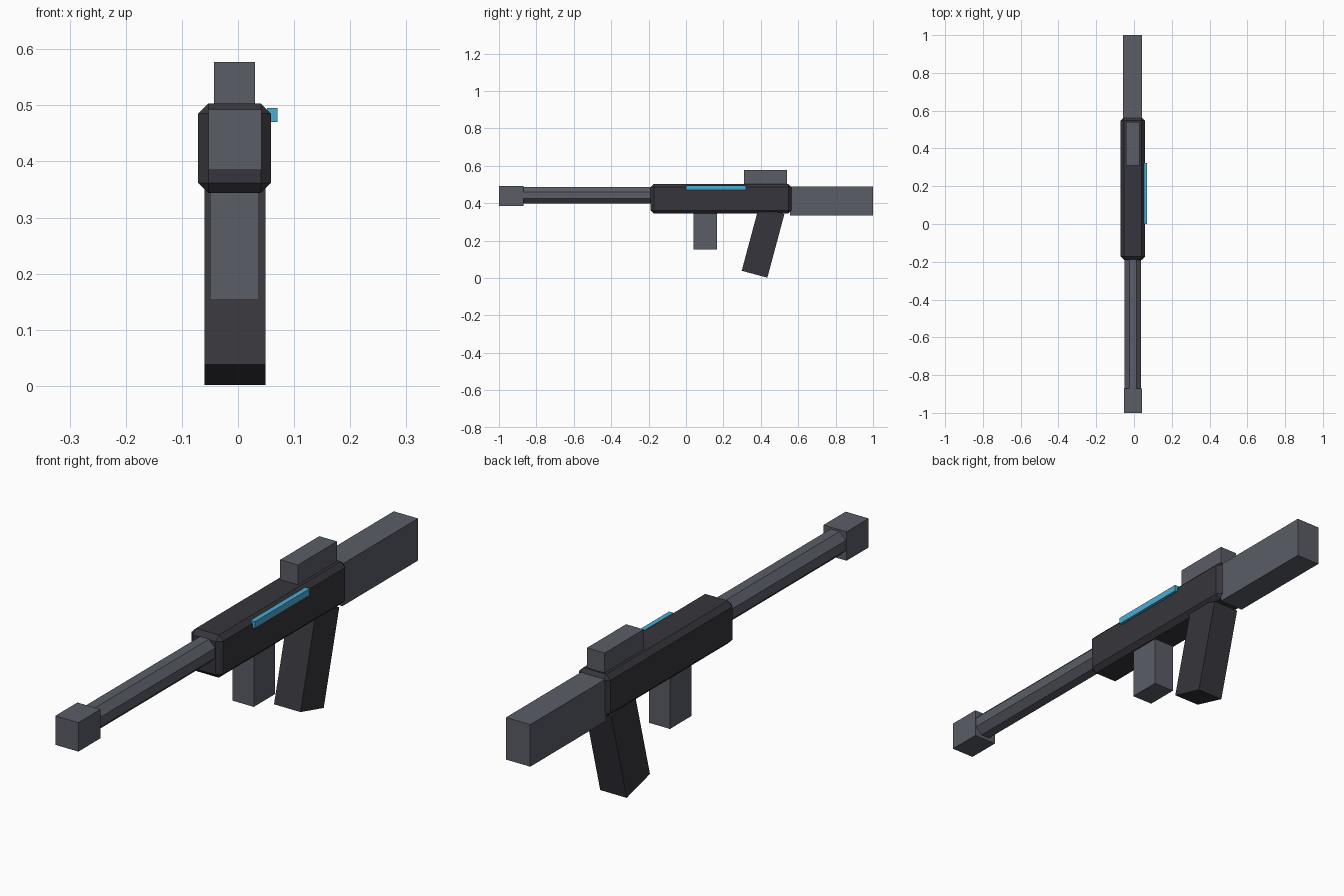
import bpy
import bmesh
from math import radians, pi
from mathutils import Matrix, Vector

cube = bpy.data.objects.get("Cube")
if cube:
    bpy.data.objects.remove(cube, do_unlink=True)


def material(name, rgb):
    mat = bpy.data.materials.new(name)
    mat.use_nodes = True
    mat.diffuse_color = (*rgb, 1)
    mat.node_tree.nodes["Principled BSDF"].inputs["Base Color"].default_value = (*rgb, 1)
    return mat


dark = material("dark_metal", (0.037, 0.036, 0.045))
grey = material("grey_metal", (0.104, 0.110, 0.135))
blue = material("blue_glow", (0.075, 0.41, 0.64))


def finish(name, bm, mat):
    mesh = bpy.data.meshes.new(name)
    bm.to_mesh(mesh)
    bm.free()
    mesh.materials.append(mat)
    obj = bpy.data.objects.new(name, mesh)
    bpy.context.collection.objects.link(obj)
    return obj


def box(name, mat, x, y, z, bevel=0, tilt=0):
    """Box from (min, max) ranges, optionally chamfered and tilted about x."""
    bm = bmesh.new()
    size = [r[1] - r[0] for r in (x, y, z)]
    bmesh.ops.create_cube(bm, size=1, matrix=Matrix.Diagonal((*size, 1)))
    if bevel:
        bmesh.ops.bevel(bm, geom=bm.edges[:], offset=bevel, segments=1,
                        affect='EDGES', profile=0.5)
    centre = Vector([(r[0] + r[1]) / 2 for r in (x, y, z)])
    bm.transform(Matrix.Translation(centre) @ Matrix.Rotation(tilt, 4, 'X'))
    return finish(name, bm, mat)


# Chamfered receiver body
box("receiver", dark, (-0.071, 0.059), (-0.19, 0.565), (0.344, 0.503), bevel=0.018)

# Octagonal barrel with flats facing up and sideways
bm = bmesh.new()
bmesh.ops.create_cone(bm, cap_ends=True, segments=8, radius1=0.048, radius2=0.048, depth=0.74)
bm.transform(Matrix.Translation((-0.006, -0.53, 0.442)) @ Matrix.Rotation(pi / 2, 4, 'X')
             @ Matrix.Rotation(pi / 8, 4, 'Z'))
finish("barrel", bm, grey)

# Square grey blocks
box("muzzle", grey, (-0.053, 0.042), (-1, -0.87), (0.385, 0.493))
box("stock", grey, (-0.058, 0.042), (0.555, 1), (0.333, 0.49))
box("sight", grey, (-0.043, 0.030), (0.31, 0.54), (0.49, 0.577))
box("magazine", grey, (-0.050, 0.037), (0.04, 0.166), (0.153, 0.37))

# Raked pistol grip
box("pistol_grip", dark, (-0.060, 0.049), (0.341, 0.483), (0.014, 0.366), tilt=radians(-15))

# Glowing strip on the left side
box("light_strip", blue, (0.052, 0.070), (0.0, 0.322), (0.470, 0.495))
